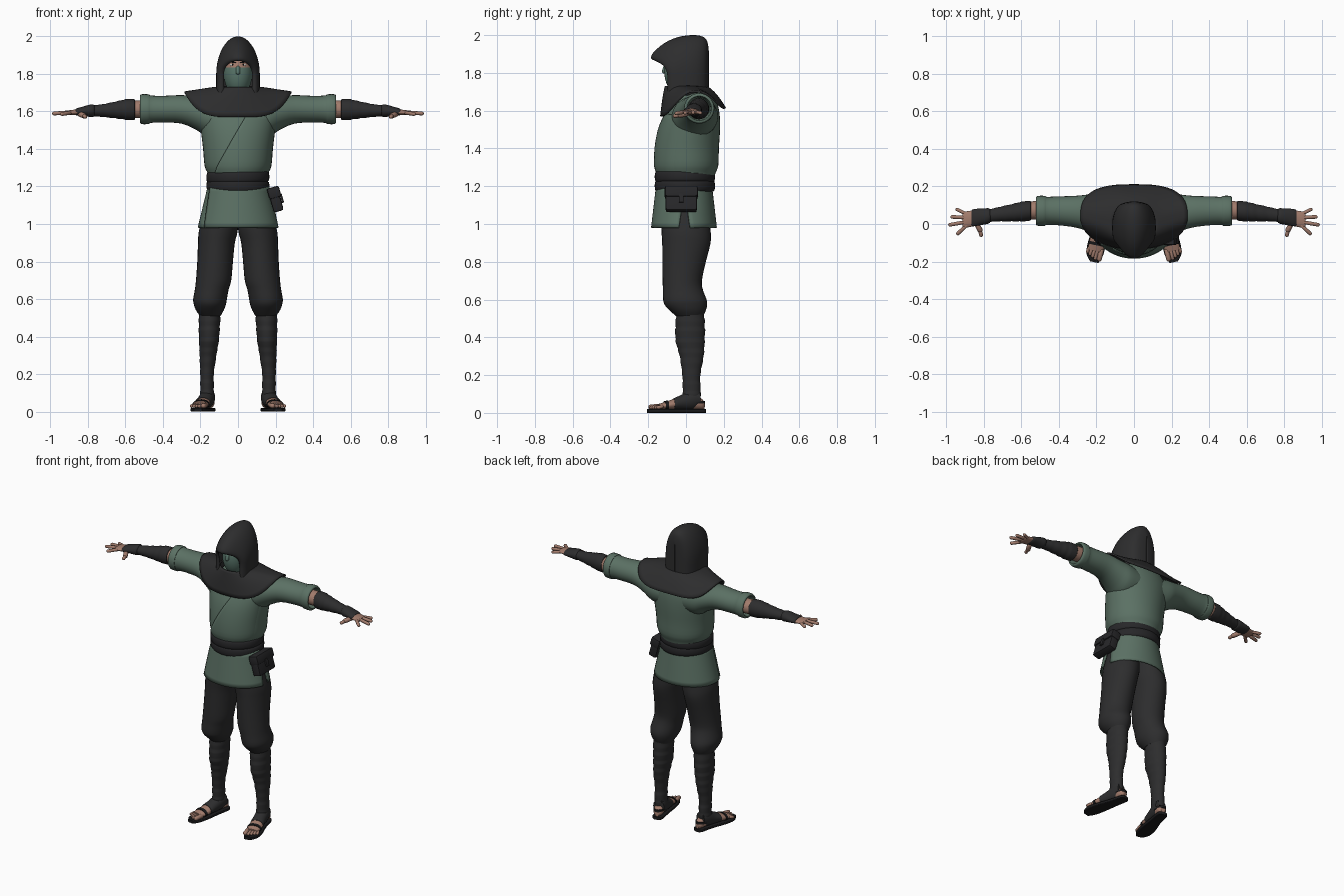
import bpy, bmesh, math
from mathutils import Vector, Matrix

if "Cube" in bpy.data.objects:
    bpy.data.objects.remove(bpy.data.objects["Cube"])


def material(name, rgb):
    m = bpy.data.materials.new(name)
    m.diffuse_color = (*rgb, 1)
    m.use_nodes = True
    m.node_tree.nodes["Principled BSDF"].inputs["Base Color"].default_value = m.diffuse_color
    return m


GREEN = material("sage cloth", (0.105, 0.165, 0.128))
MASK = material("mask cloth", (0.10, 0.18, 0.145))
BLACK = material("charcoal cloth", (0.026, 0.026, 0.027))
LEATHER = material("dark leather", (0.02, 0.02, 0.022))
SKIN = material("skin", (0.36, 0.20, 0.15))
SOLE = material("sandal black", (0.01, 0.01, 0.011))
EYE = material("eye white", (0.5, 0.48, 0.45))


def finish(name, bm, mats, mirror=False, thick=0, matrix=None, angle=40):
    """Turn a bmesh into a named, smooth shaded object."""
    if matrix:
        bm.transform(matrix)
    bmesh.ops.recalc_face_normals(bm, faces=bm.faces)
    me = bpy.data.meshes.new(name)
    bm.to_mesh(me)
    bm.free()
    ob = bpy.data.objects.new(name, me)
    bpy.context.collection.objects.link(ob)
    for m in mats if isinstance(mats, list) else [mats]:
        me.materials.append(m)
    if thick:
        s = ob.modifiers.new("thickness", 'SOLIDIFY')
        s.thickness, s.offset = thick, 0
    if mirror:
        ob.modifiers.new("mirror", 'MIRROR')
    bpy.ops.object.select_all(action='DESELECT')
    bpy.context.view_layer.objects.active = ob
    ob.select_set(True)
    bpy.ops.object.shade_smooth_by_angle(angle=math.radians(angle))
    return ob


def smooth(rows, k):
    """Catmull-Rom interpolation of station rows."""
    out, n = [], len(rows)
    for i in range(n - 1):
        p = [rows[max(0, min(n - 1, i + d))] for d in (-1, 0, 1, 2)]
        for s in range(k):
            t = s / k
            out.append([0.5 * (2 * b + (c - a) * t + (2 * a - 5 * b + 4 * c - d) * t * t
                               + (3 * b - a - 3 * c + d) * t ** 3) for a, b, c, d in zip(*p)])
    return out + [list(rows[-1])]


def spow(v, p):
    return math.copysign(abs(v) ** p, v)


def skin_rings(bm, rings, closed=True, caps=True):
    vs = [[bm.verts.new(p) for p in r] for r in rings]
    n = len(vs[0])
    for a, b in zip(vs, vs[1:]):
        for i in range(n if closed else n - 1):
            j = (i + 1) % n
            bm.faces.new((a[i], a[j], b[j], b[i]))
    if closed and caps:
        bm.faces.new(vs[0])
        bm.faces.new(vs[-1])


def tube(name, axis, rows, mat, n=28, k=3, p=1, wrap=0, **kw):
    """Loft ellipses along an axis; rows are (position, centre a, centre b, radius a, radius b)."""
    rings = []
    for t, a, b, ra, rb in smooth(rows, k):
        f = 1 + 0.07 * ((t / wrap) % 1) if wrap else 1
        ring = []
        for i in range(n):
            w = 2 * math.pi * i / n
            u, v = a + ra * f * spow(math.cos(w), p), b + rb * f * spow(math.sin(w), p)
            ring.append({'x': (t, u, v), 'y': (u, t, v), 'z': (u, v, t)}[axis])
        rings.append(ring)
    bm = bmesh.new()
    skin_rings(bm, rings)
    return finish(name, bm, mat, **kw)


def capsules(name, items, mat, **kw):
    """Rounded rods; items are (start, end, radius)."""
    bm = bmesh.new()
    for a, b, r in items:
        a, b = Vector(a), Vector(b)
        d = b - a
        rot = d.to_track_quat('Z', 'Y')
        res = bmesh.ops.create_uvsphere(bm, u_segments=10, v_segments=7, radius=r)
        for v in res['verts']:
            v.co.z += d.length / 2 * (1 if v.co.z > 0 else -1)
            v.co = rot @ v.co + (a + b) / 2
    return finish(name, bm, mat, **kw)


def box(name, size, matrix, mat, bevel=0.012):
    bm = bmesh.new()
    bmesh.ops.create_cube(bm, size=1, matrix=Matrix.Diagonal((*size, 1)))
    bmesh.ops.bevel(bm, geom=bm.edges[:], offset=bevel, segments=2, affect='EDGES', profile=0.6)
    return finish(name, bm, mat, matrix=matrix)


# tunic body and sleeves with rolled cuffs
TORSO = [(1.2, 0, -.005, .15, .145), (1.265, 0, .003, .16, .152), (1.31, 0, .005, .178, .166),
         (1.4, 0, .008, .186, .166), (1.5, 0, .02, .198, .16), (1.58, 0, .035, .205, .143),
         (1.64, 0, .045, .18, .12), (1.685, 0, .05, .12, .09), (1.72, 0, .04, .07, .07)]
tube("tunic_body", 'z', TORSO, GREEN, n=40)
tube("sleeve", 'x', [(.08, .045, 1.56, .12, .1), (.16, .048, 1.57, .122, .108), (.22, .055, 1.59, .106, .09),
                     (.3, .065, 1.611, .086, .076), (.4, .07, 1.612, .077, .071), (.465, .07, 1.612, .075, .073),
                     (.475, .07, 1.612, .08, .079), (.51, .07, 1.612, .08, .08), (.522, .07, 1.612, .073, .073),
                     (.515, .07, 1.612, .062, .062), (.45, .07, 1.612, .055, .055)], GREEN, mirror=True)

# overlapping tunic flap lying on the chest
fine, rings = smooth(TORSO, 3), []
for z, _, cy, rx, ry in [r for r in fine if 1.25 < r[0] < 1.6]:
    u = (z - 1.27) / .31
    start = math.radians(222 + 60 * max(u, 0) ** 0.8)
    ring = []
    for i in range(17):
        t = i / 16
        w = start + (math.radians(345) - start) * t
        o = .006 - .012 * t ** 3
        ring.append(((rx + o) * math.cos(w), cy + (ry + o) * math.sin(w), z))
    rings.append(ring)
bm = bmesh.new()
skin_rings(bm, rings, closed=False)
finish("tunic_flap", bm, GREEN, thick=.006)

# tunic skirt: back and front panels with a slit on one side
for name, a0, a1, grow in (("skirt_back", 10, 212, 0), ("skirt_front", 206, 350, .005)):
    rings = []
    for s in range(9):
        t = s / 8
        lo = math.radians(a0 * t if a0 == 10 else a0 + 8 * t)
        hi = math.radians(360 - 10 * t if a1 == 350 else a1)
        rings.append([((.158 + .053 * t + grow) * math.cos(lo + (hi - lo) * i / 24),
                       -.008 + (.142 + .026 * t + grow) * math.sin(lo + (hi - lo) * i / 24),
                       1.2 - .22 * t) for i in range(25)])
    bm = bmesh.new()
    skin_rings(bm, rings, closed=False)
    finish(name, bm, GREEN, thick=.008)

# sash wound twice around the waist
for name, z, tilt in (("sash_lower", 1.172, 1.2), ("sash_upper", 1.22, -1.5)):
    tube(name, 'z', [(z, 0, -.006, .152, .147), (z + .006, 0, -.006, .164, .156), (z + .03, 0, -.006, .168, .16),
                     (z + .054, 0, -.006, .164, .156), (z + .06, 0, -.006, .152, .147)], LEATHER, n=40, k=2,
         matrix=Matrix.Translation((0, 0, 1.22)) @ Matrix.Rotation(math.radians(tilt), 4, 'Y')
         @ Matrix.Translation((0, 0, -1.22)))

# belt pouch hanging on one hip
hang = Matrix.Translation((.2, -.025, 1.13)) @ Matrix.Rotation(math.radians(-16), 4, 'Y')
box("pouch", (.055, .165, .13), hang, LEATHER)
box("pouch_flap", (.066, .175, .06), hang @ Matrix.Translation((.003, 0, .038)), LEATHER)
box("pouch_tab", (.012, .025, .05), hang @ Matrix.Translation((.034, 0, -.002)), LEATHER, .003)

# trousers, bloused below the knee
tube("trouser_leg", 'z', [(1.1, .085, -.008, .085, .125), (.97, .104, 0, .103, .13), (.9, .115, .002, .098, .128),
                          (.8, .122, -.01, .095, .115), (.7, .13, -.02, .094, .104), (.65, .14, -.016, .09, .106),
                          (.6, .149, -.006, .09, .115), (.57, .15, 0, .085, .112), (.54, .15, .01, .074, .094),
                          (.51, .148, .02, .055, .07)], BLACK, mirror=True)
# wrapped shins
tube("shin_wrap", 'z', [(.54, .15, .022, .056, .07), (.45, .153, .022, .054, .075), (.38, .155, .022, .051, .074),
                        (.3, .16, .03, .043, .061), (.2, .165, .028, .035, .046), (.13, .165, .03, .035, .046),
                        (.08, .165, .03, .036, .046)], BLACK, k=7, wrap=.055, mirror=True)

# feet and sandals, turned outward
turn = Matrix.Translation((.165, .03, 0)) @ Matrix.Rotation(math.radians(12), 4, 'Z')
foot = dict(mirror=True, matrix=turn)
tube("foot", 'y', [(.068, 0, .04, .015, .02), (.05, 0, .047, .03, .03), (0, 0, .06, .034, .042),
                   (-.06, 0, .052, .036, .034), (-.12, .003, .042, .043, .024), (-.18, .003, .034, .041, .013)],
     SKIN, **foot)
capsules("toes", [((-.027, -.17, .034), (-.026, -.215, .031), .014)]
         + [((-.006 + .0155 * i, -.17, .033), (-.004 + .016 * i, -.217 + .009 * i, .029), .0095) for i in range(4)],
         SKIN, **foot)
tube("foot_wrap", 'y', [(.04, 0, .075, .036, .045), (0, 0, .07, .041, .053), (-.05, 0, .057, .041, .041),
                        (-.095, .002, .047, .044, .031), (-.1, .002, .046, .04, .027)], BLACK, **foot)
tube("heel_strap", 'z', [(.05, 0, .02, .036, .053), (.064, 0, .02, .036, .053)], SOLE, k=1, **foot)
tube("toe_strap", 'y', [(-.132, .003, .04, .046, .026), (-.148, .003, .038, .046, .024)], SOLE, k=1, **foot)
tube("sandal_sole", 'y', [(.075, 0, .01, .018, .01), (.055, 0, .01, .034, .01), (-.03, 0, .01, .037, .01),
                          (-.13, .004, .01, .048, .01), (-.2, .004, .01, .044, .01), (-.238, -.002, .01, .022, .01)],
     SOLE, p=.35, **foot)

# arms, forearm guards and hand wraps
tube("arm", 'x', [(.44, .073, 1.612, .05, .048), (.53, .073, 1.612, .049, .047), (.6, .068, 1.61, .045, .045)],
     SKIN, mirror=True)
tube("forearm_guard", 'x', [(.55, .07, 1.61, .048, .05), (.556, .07, 1.61, .052, .055), (.6, .066, 1.61, .05, .052),
                            (.65, .06, 1.608, .045, .044), (.72, .052, 1.605, .037, .033),
                            (.79, .042, 1.603, .032, .027)], BLACK, k=5, wrap=.05, mirror=True)
tube("hand_wrap", 'x', [(.765, .044, 1.604, .033, .028), (.775, .043, 1.604, .041, .034), (.8, .04, 1.603, .043, .031),
                        (.83, .037, 1.6, .045, .025), (.862, .032, 1.597, .045, .019),
                        (.866, .032, 1.597, .035, .014)], BLACK, k=2, mirror=True)
tube("palm", 'x', [(.84, .034, 1.597, .042, .017), (.87, .028, 1.595, .043, .015), (.905, .022, 1.593, .043, .012),
                   (.915, .02, 1.593, .035, .007)], SKIN, mirror=True)
capsules("fingers", [((.895, .054, 1.593), (.942, .077, 1.588), .0095), ((.9, .034, 1.595), (.968, .038, 1.59), .0105),
                     ((.9, .01, 1.595), (.98, -.004, 1.589), .0105), ((.893, -.008, 1.593), (.938, -.05, 1.586), .0105),
                     ((.84, .005, 1.585), (.822, -.03, 1.577), .015), ((.822, -.03, 1.577), (.815, -.058, 1.572), .011)],
         SKIN, mirror=True)

# shoulder mantle: neck ring flaring to a pointed rim
rings = []
for s in range(9):
    t, ring = s / 8, []
    for i in range(56):
        w = 2 * math.pi * i / 56
        c, d = math.cos(w), math.sin(w)
        back = d > 0
        q = .72 if back else .95
        rim = (.285 * spow(c, q), .04 + (.168 if back else .172) * spow(d, q),
               (1.612 + .09 * c ** 4) if back else (1.57 + .132 * c ** 4))
        neck = (.108 * c, .0 + .108 * d, 1.728)
        p = [a + (b - a) * t for a, b in zip(neck, rim)]
        p[2] += .014 * math.sin(math.pi * t) * abs(d)
        ring.append(p)
    rings.append(ring)
bm = bmesh.new()
skin_rings(bm, rings, caps=False)
finish("mantle", bm, BLACK, thick=.01)

# hood: arches from the overhanging brim to the back of the head
HOOD = [(-.176, 1.872, -.088, .076), (-.182, 1.884, -.094, .092), (-.165, 1.912, -.078, .106),
        (-.11, 1.957, -.05, .112), (-.04, 1.987, -.01, .113), (.03, 1.997, .03, .11), (.08, 1.992, .07, .098),
        (.105, 1.975, .1, .075), (.115, 1.94, .113, .04), (.118, 1.91, .118, .001)]
rings = []
for yt, zt, ys, w in smooth(HOOD, 3):
    ring = []
    half = [(w, 1.68 + .12 * i / 6) for i in range(6)]
    half += [(w * math.cos(a), 1.8 + (zt - 1.8) * math.sin(a)) for a in (math.pi / 2 * i / 10 for i in range(11))]
    for x, z in half + [(-x, z) for x, z in half[-2::-1]]:
        u = (z - 1.68) / (zt - 1.68)
        ring.append((x, ys + (yt - ys) * u ** 6, z))
    rings.append(ring)
bm = bmesh.new()
skin_rings(bm, rings, closed=False)
finish("hood", bm, BLACK, thick=.006, angle=60)

# head: masked below the eyes, bare above
bm = bmesh.new()
bmesh.ops.create_uvsphere(bm, u_segments=32, v_segments=32, radius=1,
                          matrix=Matrix.Translation((0, -.03, 1.81)) @ Matrix.Diagonal((.077, .085, .13, 1)))
for f in bm.faces:
    f.material_index = 1 if f.calc_center_median().z > 1.833 else 0
finish("masked_head", bm, [MASK, SKIN])
capsules("mask_nose", [((0, -.108, 1.832), (0, -.116, 1.808), .012)], MASK)
capsules("eye", [((.022, -.1, 1.848), (.036, -.096, 1.848), .007)], EYE, mirror=True)
capsules("pupil", [((.029, -.102, 1.848), (.029, -.104, 1.848), .0045)], SOLE, mirror=True)
capsules("eyebrow", [((.014, -.105, 1.86), (.045, -.093, 1.865), .004)], SOLE, mirror=True)
